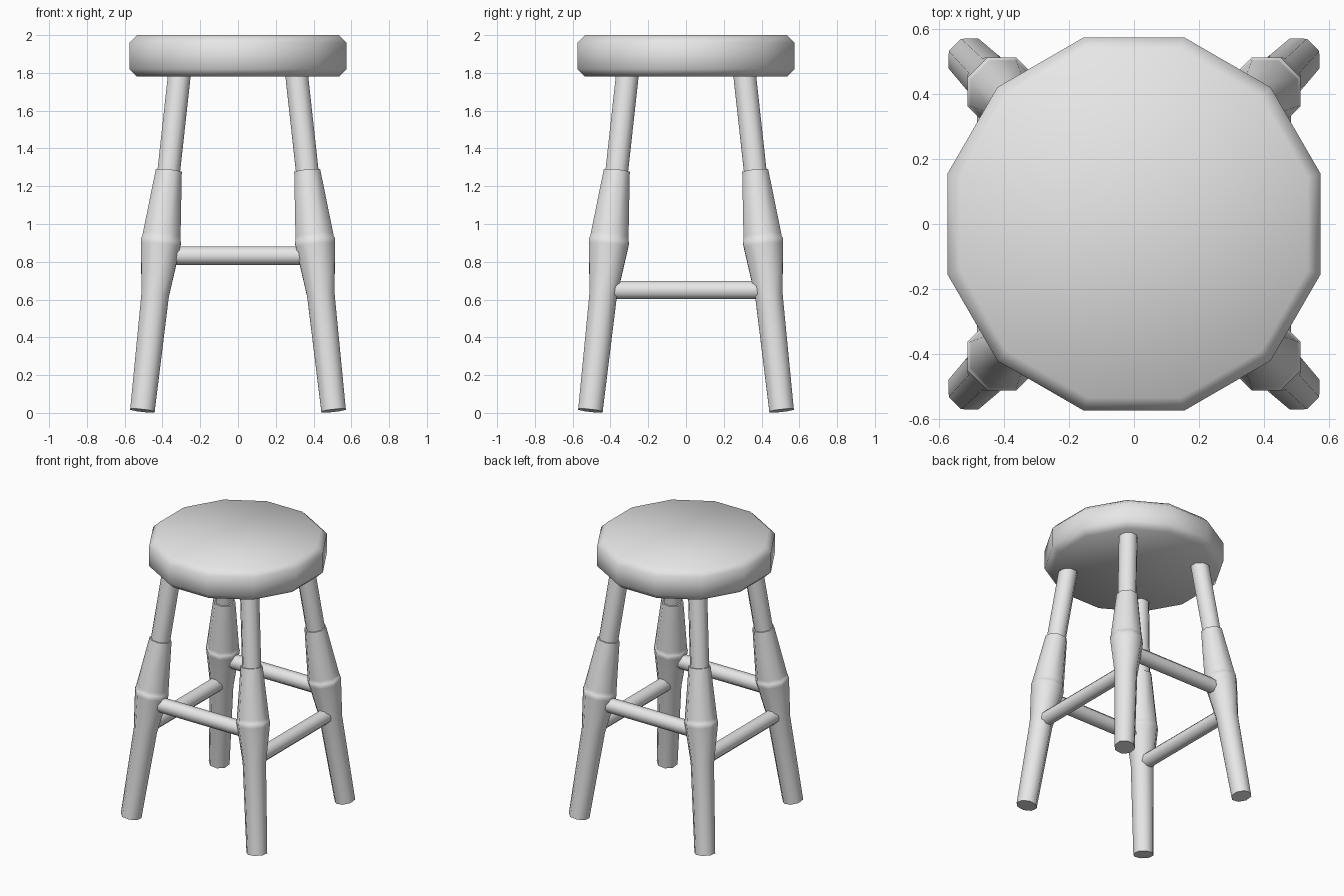
import bpy, math
from mathutils import Vector

if "Cube" in bpy.data.objects:
    bpy.data.objects.remove(bpy.data.objects["Cube"])

mat = bpy.data.materials.new("plain grey")
mat.diffuse_color = (0.8, 0.8, 0.8, 1)
mat.use_nodes = True
mat.node_tree.nodes["Principled BSDF"].inputs["Base Color"].default_value = mat.diffuse_color


def lathe(name, profile, sides, origin=(0, 0, 0), axis=(0, 0, 1)):
    """Turned solid: profile of (distance along axis, flat-to-centre radius)."""
    rot = Vector((0, 0, 1)).rotation_difference(Vector(axis).normalized())
    verts, faces = [], []
    for t, r in profile:
        for i in range(sides):
            a = 2 * math.pi * (i + 0.5) / sides
            rr = r / math.cos(math.pi / sides)
            p = Vector((rr * math.cos(a), rr * math.sin(a), t))
            verts.append(Vector(origin) + rot @ p)
    for k in range(len(profile) - 1):
        for i in range(sides):
            j = (i + 1) % sides
            a, b = k * sides, (k + 1) * sides
            faces.append((a + i, a + j, b + j, b + i))
    faces.append(tuple(reversed(range(sides))))
    last = (len(profile) - 1) * sides
    faces.append(tuple(range(last, last + sides)))
    me = bpy.data.meshes.new(name)
    me.from_pydata(verts, [], faces)
    me.materials.append(mat)
    ob = bpy.data.objects.new(name, me)
    bpy.context.collection.objects.link(ob)
    bpy.ops.object.select_all(action='DESELECT')
    ob.select_set(True)
    bpy.context.view_layer.objects.active = ob
    bpy.ops.object.shade_smooth_by_angle(angle=math.radians(50))
    return ob


# Seat: chamfered twelve-sided disc
lathe("seat", [(1.78, 0.535), (1.82, 0.575), (1.96, 0.575), (2.0, 0.535)], 12)

# Splayed turned legs: foot, swelling, bead, sleeve, thin upper part
leg = [(0, 0.065), (0.62, 0.073), (0.885, 0.104), (0.91, 0.106),
       (0.915, 0.102), (0.94, 0.100), (1.285, 0.069), (1.285, 0.06), (1.85, 0.06)]
for sy, fb in ((-1, "front"), (1, "back")):
    for sx, lr in ((-1, "left"), (1, "right")):
        lathe(f"{fb}_{lr}_leg", leg, 8, (0.506 * sx, 0.506 * sy, 0.012),
              (-0.11 * sx, -0.11 * sy, 1))

# Stretchers: high ones at front and back, low ones at the sides
for s, fb, lr in ((-1, "front", "left"), (1, "back", "right")):
    lathe(f"{fb}_stretcher", [(0, 0.048), (0.8, 0.048)], 8,
          (-0.4, 0.415 * s, 0.832), (1, 0, 0))
    lathe(f"{lr}_stretcher", [(0, 0.048), (0.84, 0.048)], 8,
          (0.436 * s, -0.42, 0.65), (0, 1, 0))
